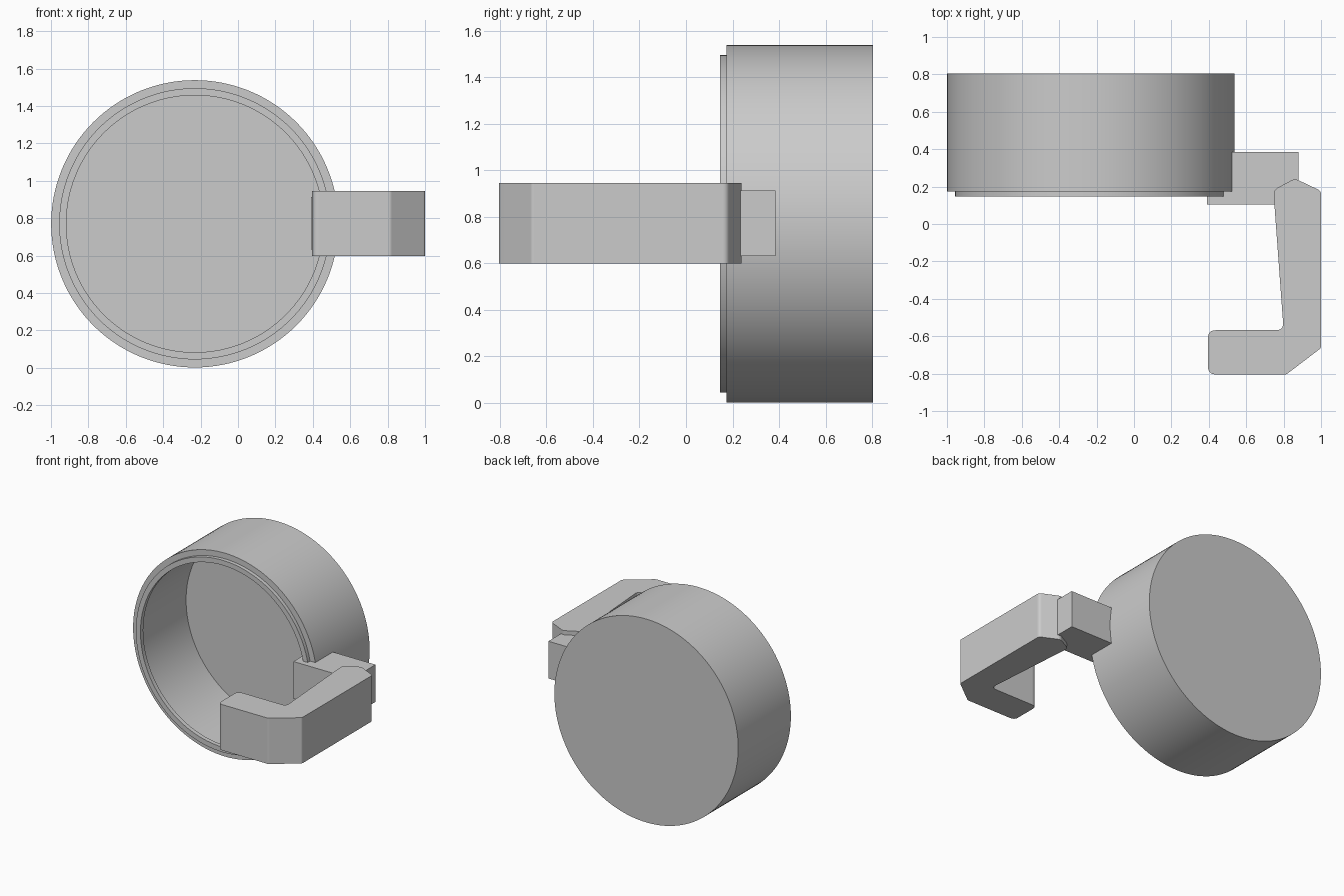
import bpy, bmesh, math

if "Cube" in bpy.data.objects:
    bpy.data.objects.remove(bpy.data.objects["Cube"])

grey = bpy.data.materials.new("plain_grey")
grey.diffuse_color = (0.6, 0.6, 0.6, 1)
grey.use_nodes = True
grey.node_tree.nodes["Principled BSDF"].inputs["Base Color"].default_value = grey.diffuse_color


def finish(name, bm, angle=25):
    bmesh.ops.recalc_face_normals(bm, faces=bm.faces[:])
    me = bpy.data.meshes.new(name)
    bm.to_mesh(me)
    bm.free()
    me.materials.append(grey)
    ob = bpy.data.objects.new(name, me)
    bpy.context.collection.objects.link(ob)
    bpy.ops.object.select_all(action='DESELECT')
    ob.select_set(True)
    bpy.context.view_layer.objects.active = ob
    bpy.ops.object.shade_smooth_by_angle(angle=math.radians(angle))
    return ob


def lathe(name, profile, cx, cz, n=128):
    """Spin (radius, y) points around the y axis through (cx, cz)."""
    bm = bmesh.new()
    rings = []
    for r, y in profile:
        rings.append([bm.verts.new((cx + r * math.cos(2 * math.pi * i / n), y,
                                    cz + r * math.sin(2 * math.pi * i / n)))
                      for i in range(n)])
    for a, b in zip(rings, rings[1:]):
        for i in range(n):
            j = (i + 1) % n
            bm.faces.new((a[i], a[j], b[j], b[i]))
    bm.faces.new(rings[0])
    bm.faces.new(rings[-1])
    return finish(name, bm)


def prism(name, outline, z0, z1):
    """Extrude an (x, y) outline upwards."""
    bm = bmesh.new()
    face = bm.faces.new([bm.verts.new((x, y, z0)) for x, y in outline])
    top = bmesh.ops.extrude_face_region(bm, geom=[face])['geom']
    bmesh.ops.translate(bm, vec=(0, 0, z1 - z0),
                        verts=[v for v in top if isinstance(v, bmesh.types.BMVert)])
    ob = finish(name, bm)
    # keep the large flat sides flat next to the rounded corners
    ob.modifiers.new("flat_sides", 'WEIGHTED_NORMAL').keep_sharp = True
    return ob


def rounded(points, steps=6):
    """Round corners of an outline of (x, y, radius) points."""
    out = []
    for i, (x, y, r) in enumerate(points):
        if r == 0:
            out.append((x, y))
            continue
        ends = []
        for q in (points[i - 1], points[(i + 1) % len(points)]):
            dx, dy = q[0] - x, q[1] - y
            d = math.hypot(dx, dy)
            ends.append((x + dx / d * r, y + dy / d * r))
        (ax, ay), (bx, by) = ends
        for k in range(steps + 1):
            t = k / steps
            out.append(((1 - t) ** 2 * ax + 2 * t * (1 - t) * x + t * t * bx,
                        (1 - t) ** 2 * ay + 2 * t * (1 - t) * y + t * t * by))
    return out


# round hollow cap with thin walls and a narrower lip ring at its open front
lathe("round_cap", [(0.768, 0.804), (0.768, 0.175), (0.725, 0.175), (0.725, 0.147),
                    (0.687, 0.147), (0.687, 0.18), (0.728, 0.18), (0.728, 0.75)],
      -0.231, 0.77)

# hinge block on the side of the cap
prism("hinge_block", [(0.39, 0.104), (0.88, 0.104), (0.88, 0.385), (0.39, 0.385)],
      0.632, 0.913)

# hooked latch lever
prism("latch_lever", rounded([
    (0.745, 0.182, 0.03), (0.86, 0.243, 0.02), (1.0, 0.177, 0.02),
    (1.0, -0.663, 0.01), (0.815, -0.804, 0.01), (0.396, -0.804, 0.04),
    (0.396, -0.568, 0.04), (0.80, -0.568, 0.04)]), 0.599, 0.945)
